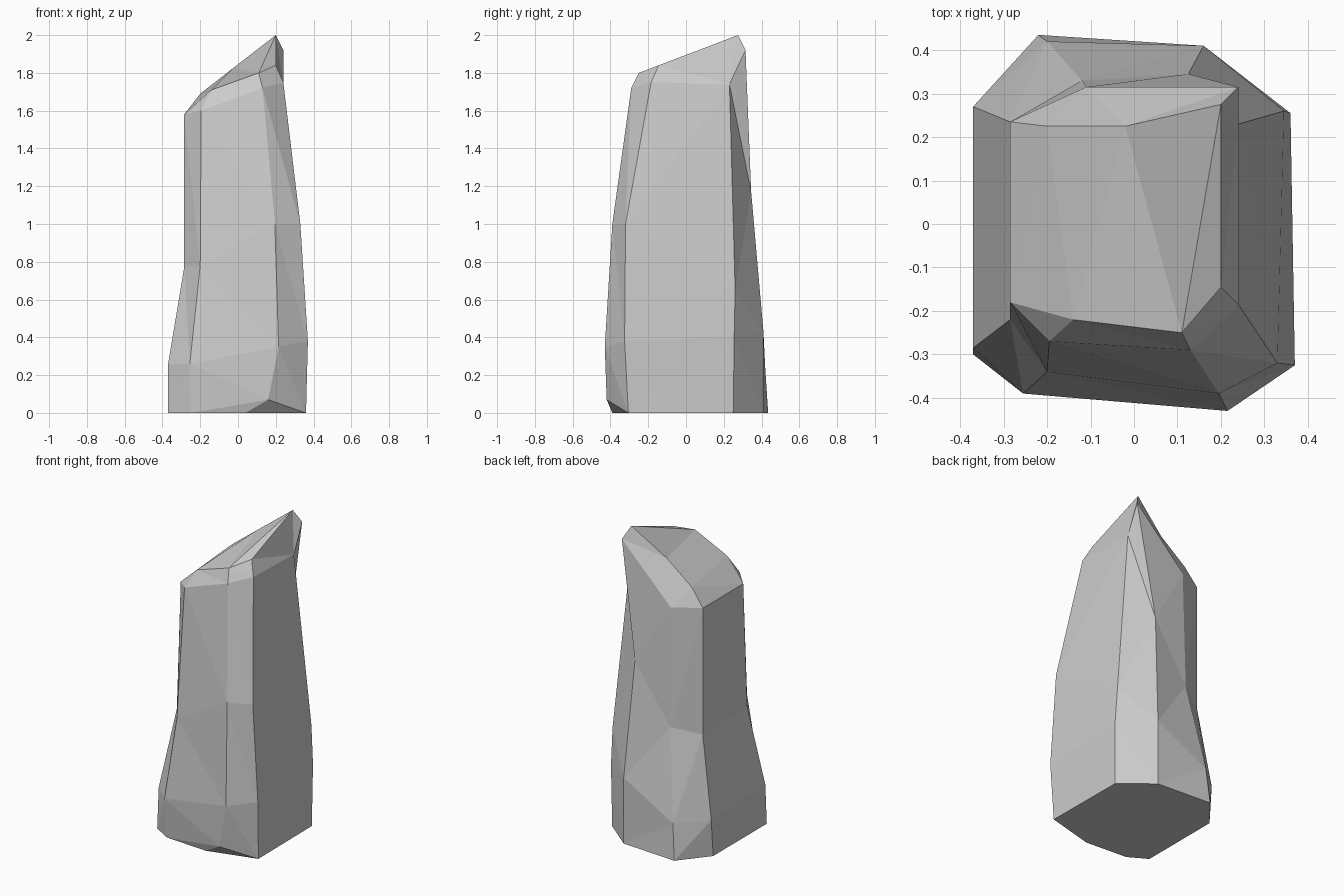
import bpy, bmesh

# Eight-sided cross-sections, foot to shoulder, starting at the front-left corner
base = [(-.25, -.37, 0), (.04, -.39, 0), (.36, -.305, 0), (.355, .25, 0),
        (.16, .41, 0), (-.22, .435, 0), (-.37, .25, 0), (-.37, -.30, 0)]
belly = [(-.255, -.39, .26), (.215, -.43, .35), (.37, -.325, .38), (.36, .255, .40),
         (.16, .41, .43), (-.20, .42, .23), (-.37, .27, .24), (-.37, -.285, .26)]
waist = [(-.20, -.34, .78), (.195, -.39, 1.0), (.33, -.32, 1.0), (.345, .26, .65),
         (.125, .345, 1.17), (-.12, .33, .80), (-.285, .235, .76), (-.285, -.22, .77)]
shoulder = [(-.195, -.27, 1.60), (.13, -.29, 1.72), (.24, -.185, 1.75), (.24, .23, 1.74),
            (.24, .315, 1.92), (-.11, .315, 1.57), (-.285, .235, 1.58), (-.285, -.18, 1.58)]

# Chipped front foot: same as the base with one corner pulled up
chip = list(base)
chip[1] = (.16, -.42, .07)

# Slanted crown; repeated points merge into the peak and the left shoulder
peak = (.20, .275, 2.0)
crown = [(-.14, -.22, 1.71), (.11, -.25, 1.80), (.20, -.145, 1.84), peak,
         peak, (-.02, .225, 1.83), (-.20, .225, 1.69), shoulder[7]]

bm = bmesh.new()
rings = [[bm.verts.new(p) for p in ring]
         for ring in (base, chip, belly, waist, shoulder, crown)]

# Walls and bevel
for low, high in zip(rings, rings[1:]):
    for i in range(8):
        j = (i + 1) % 8
        bm.faces.new((low[i], low[j], high[j], high[i]))

# Underside and faceted roof
bm.faces.new(rings[0][::-1])
for tri in ((1, 2, 3), (1, 4, 5), (0, 1, 5), (0, 5, 6), (0, 6, 7)):
    bm.faces.new([rings[-1][i] for i in tri])

bmesh.ops.remove_doubles(bm, verts=bm.verts[:], dist=.001)
bmesh.ops.triangulate(bm, faces=[f for f in bm.faces if len(f.verts) == 4])
bmesh.ops.recalc_face_normals(bm, faces=bm.faces[:])

mesh = bpy.data.meshes.new("rock_pillar")
bm.to_mesh(mesh)
bm.free()
bpy.context.collection.objects.link(bpy.data.objects.new("rock_pillar", mesh))
